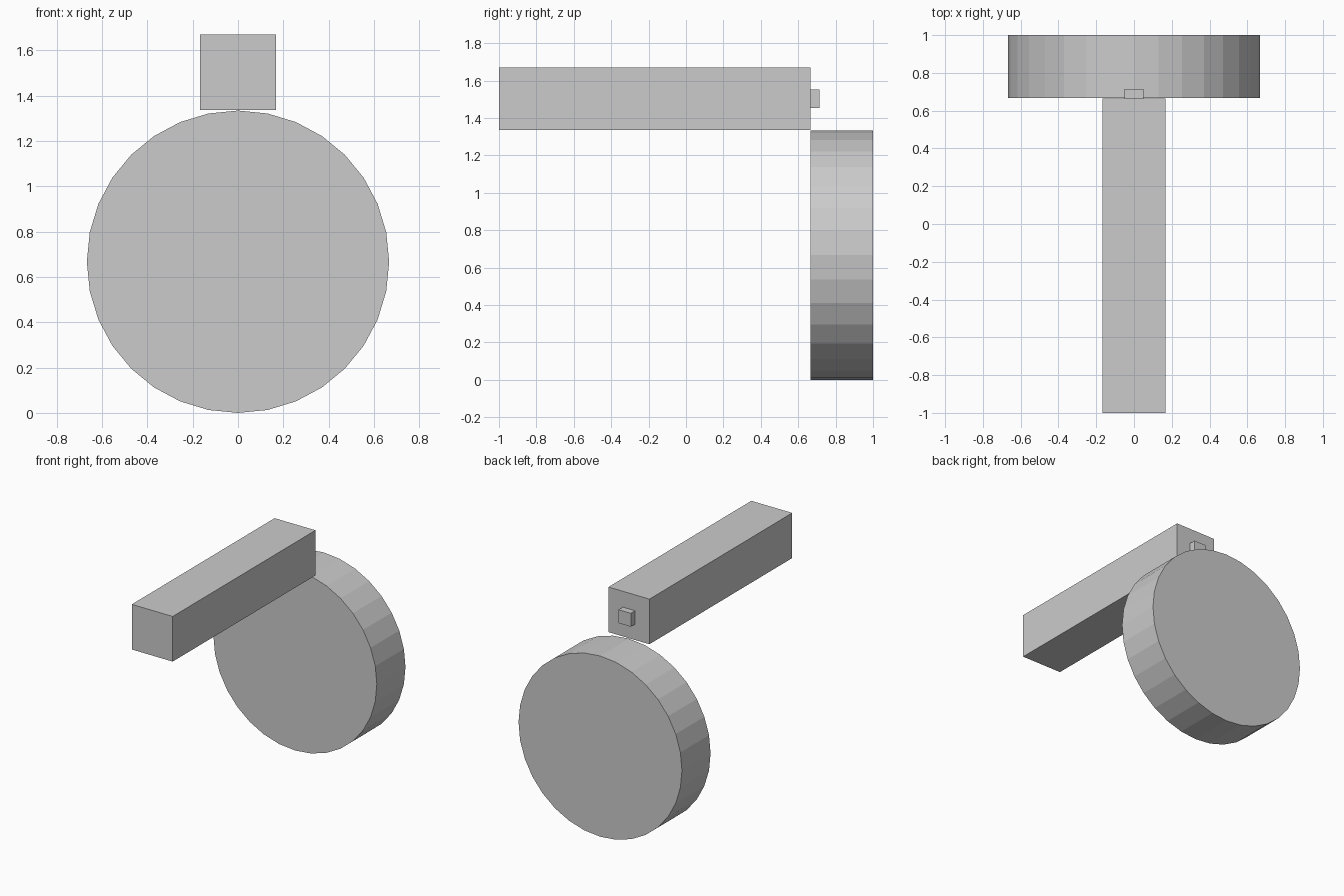
import bpy
import math

if "Cube" in bpy.data.objects:
    bpy.data.objects.remove(bpy.data.objects["Cube"])


def box(name, lo, hi):
    """Axis-aligned box between two corners."""
    centre = [(a + b) / 2 for a, b in zip(lo, hi)]
    bpy.ops.mesh.primitive_cube_add(size=1, location=centre)
    obj = bpy.context.object
    obj.name = name
    obj.scale = [b - a for a, b in zip(lo, hi)]
    bpy.ops.object.transform_apply(location=False, rotation=False, scale=True)
    return obj


# Long square bar resting on the level of the disc's top edge
box("bar", (-0.167, -1.0, 1.337), (0.167, 0.665, 1.67))

# Small peg half sunk into the back end of the bar
box("peg", (-0.05, 0.615, 1.454), (0.05, 0.715, 1.553))

# Thick 32-sided disc behind the bar, axis along y
bpy.ops.mesh.primitive_cylinder_add(
    vertices=32, radius=0.667, depth=0.334,
    location=(0, 0.833, 0.667), rotation=(math.pi / 2, 0, 0))
bpy.context.object.name = "disc"
